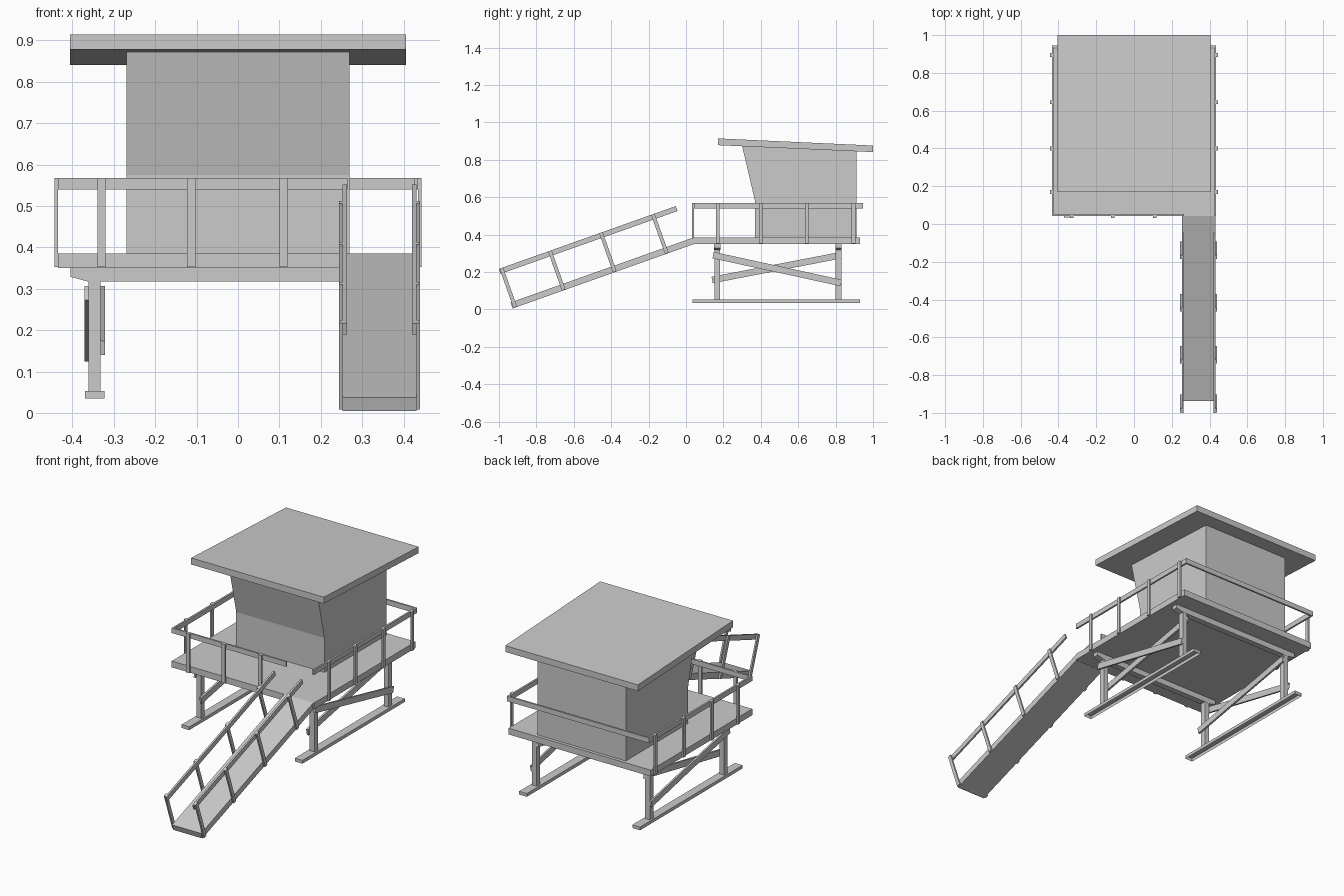
import bpy, bmesh, math
from mathutils import Vector, Matrix

if "Cube" in bpy.data.objects:
    bpy.data.objects.remove(bpy.data.objects["Cube"])


def finish(name, bm):
    bmesh.ops.recalc_face_normals(bm, faces=bm.faces)
    mesh = bpy.data.meshes.new(name)
    bm.to_mesh(mesh)
    bm.free()
    ob = bpy.data.objects.new(name, mesh)
    bpy.context.collection.objects.link(ob)
    return ob


def box(name, x, y, z, matrix=None):
    """Box from (min, max) ranges, optionally moved by a matrix."""
    bm = bmesh.new()
    bmesh.ops.create_cube(bm, size=1)
    for v in bm.verts:
        v.co = Vector([(a + b) / 2 + c * (b - a) for c, (a, b) in zip(v.co, (x, y, z))])
    if matrix:
        bm.transform(matrix)
    return finish(name, bm)


def prism(name, profile, lo, hi, axis='X'):
    """Extrude a profile: (y, z) along X, or (x, z) along Y."""
    bm = bmesh.new()
    place = (lambda p, t: (t, p[0], p[1])) if axis == 'X' else (lambda p, t: (p[0], t, p[1]))
    face = bm.faces.new([bm.verts.new(place(p, lo)) for p in profile])
    ext = bmesh.ops.extrude_face_region(bm, geom=[face])
    step = Vector((hi - lo, 0, 0)) if axis == 'X' else Vector((0, hi - lo, 0))
    bmesh.ops.translate(bm, vec=step, verts=[e for e in ext['geom'] if isinstance(e, bmesh.types.BMVert)])
    return finish(name, bm)


def side(s, a, b):
    return tuple(sorted((s * a, s * b)))


# Sloping roof and cabin with a leaning front window wall
prism("roof", [(0.17, 0.878), (0.17, 0.914), (1.0, 0.876), (1.0, 0.841)], -0.406, 0.406)
prism("cabin", [(0.37, 0.38), (0.37, 0.575), (0.30, 0.874), (0.912, 0.847), (0.912, 0.38)], -0.27, 0.27)

# Deck and its cross beams
box("deck", (-0.435, 0.435), (0.042, 0.93), (0.35, 0.385))
for y in (0.15, 0.798):
    prism("cross_beam", [(-0.405, 0.351), (-0.405, 0.329), (-0.365, 0.318),
                         (0.365, 0.318), (0.405, 0.329), (0.405, 0.351)], y, y + 0.034, 'Y')


def brace(name, x, start, end, height):
    (y0, z0), (y1, z1) = start, end
    half = math.hypot(y1 - y0, z1 - z0) / 2
    m = (Matrix.Translation((0, (y0 + y1) / 2, (z0 + z1) / 2))
         @ Matrix.Rotation(math.atan2(z1 - z0, y1 - y0), 4, 'X'))
    box(name, x, (-half, half), (-height / 2, height / 2), m)


for s in (-1, 1):
    # Skid, open underneath
    skid = box("skid", side(s, 0.323, 0.37), (0.035, 0.93), (0.035, 0.053))
    bm = bmesh.new()
    bm.from_mesh(skid.data)
    bmesh.ops.delete(bm, geom=[f for f in bm.faces if f.normal.z < -0.9], context='FACES')
    bm.to_mesh(skid.data)
    bm.free()
    # Legs and crossed braces
    for y in (0.152, 0.80):
        box("leg", side(s, 0.332, 0.361), (y, y + 0.031), (0.053, 0.32))
    brace("outer_brace", side(s, 0.361, 0.371), (0.145, 0.29), (0.83, 0.141), 0.035)
    brace("inner_brace", side(s, 0.321, 0.332), (0.14, 0.157), (0.83, 0.29), 0.035)
    # Side rail and posts
    box("side_rail", side(s, 0.425, 0.435), (0.042, 0.945), (0.54, 0.568))
    for y in (0.17, 0.40, 0.645, 0.895):
        box("side_post", side(s, 0.435, 0.444), (y - 0.01, y + 0.01), (0.352, 0.568))

# Front and back rails
box("front_rail", (-0.435, 0.265), (0.042, 0.052), (0.54, 0.568))
box("back_rail", (-0.435, 0.435), (0.935, 0.945), (0.54, 0.568))
for x in (-0.33, -0.113, 0.11):
    box("front_post", (x - 0.01, x + 0.01), (0.032, 0.042), (0.352, 0.568))

# Ramp with leaning handrails
foot, top = Vector((-0.938, 0.037)), Vector((0.042, 0.385))
slope = math.atan2(top.y - foot.y, top.x - foot.x)
prism("ramp", [foot, top, (0.042, 0.349), (-0.9265, 0.005)], 0.253, 0.431)
m = Matrix.Translation((0, foot.x, foot.y)) @ Matrix.Rotation(slope, 4, 'X')
for rail_x, post_x in (((0.253, 0.263), (0.244, 0.253)), ((0.421, 0.431), (0.431, 0.44))):
    box("ramp_rail", rail_x, (0, 1.005), (0.162, 0.19), m)
    for s in (0.015, 0.29, 0.58, 0.875):
        box("ramp_post", post_x, (s - 0.01, s + 0.01), (-0.032, 0.19), m)
